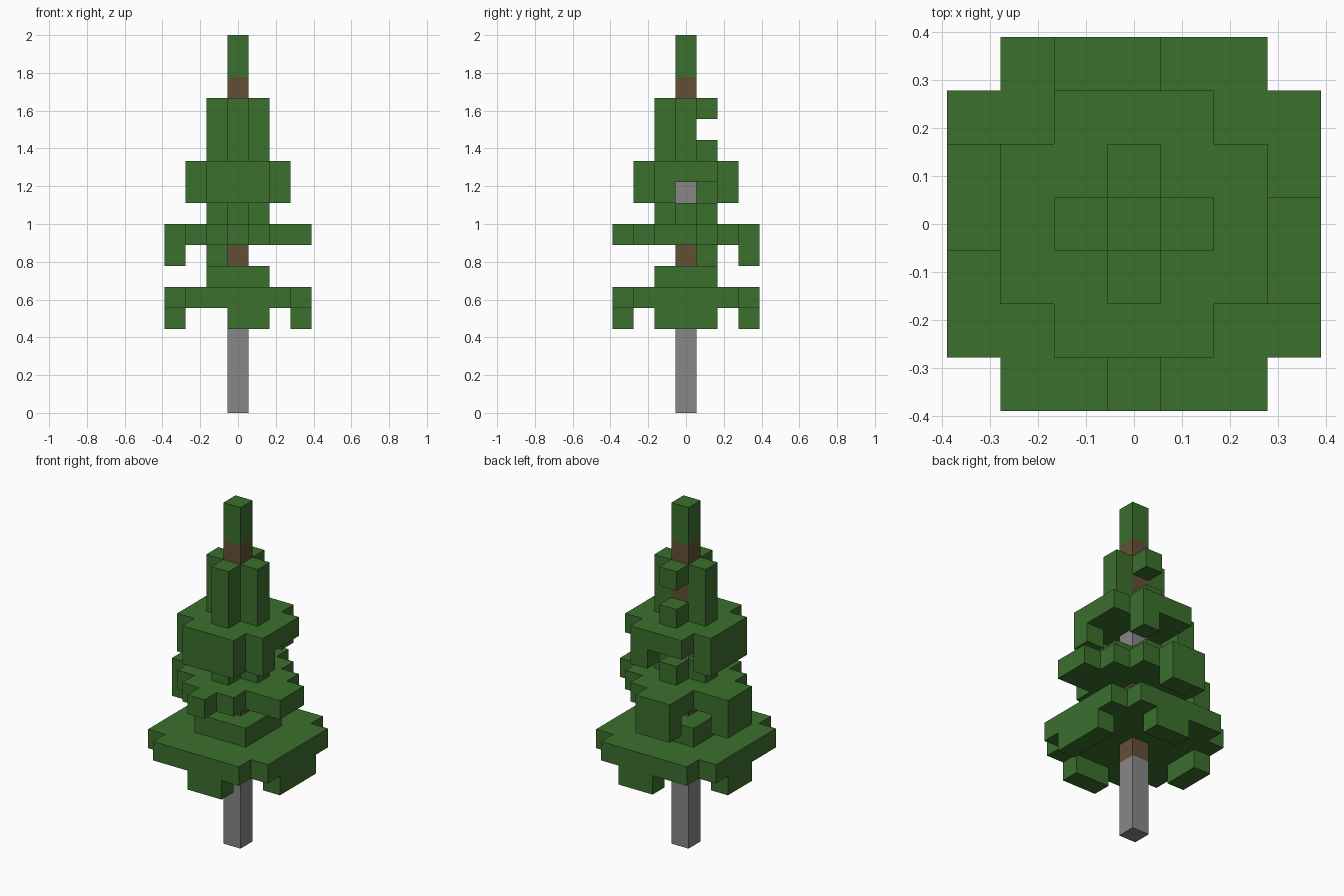
import bpy
import bmesh
from mathutils import Vector

default = bpy.data.objects.get("Cube")
if default:
    bpy.data.objects.remove(default, do_unlink=True)

UNIT = 2 / 18  # edge of one block; the tree is 18 blocks tall


def make_material(name, rgb):
    mat = bpy.data.materials.new(name)
    mat.use_nodes = True
    color = (*rgb, 1.0)
    mat.diffuse_color = color
    mat.node_tree.nodes["Principled BSDF"].inputs["Base Color"].default_value = color
    return mat


GREEN = make_material("needle_green", (0.045, 0.162, 0.027))
BROWN = make_material("bark_brown", (0.127, 0.08, 0.036))
GRAY = make_material("bark_gray", (0.242, 0.242, 0.242))


def span(xs, ys, level):
    """Blocks filling an inclusive x and y range on one level."""
    return {(x, y, level) for x in range(xs[0], xs[1] + 1)
            for y in range(ys[0], ys[1] + 1)}


def disc(radius, level):
    """Square layer with its corner blocks removed."""
    full = span((-radius, radius), (-radius, radius), level)
    return {c for c in full if not abs(c[0]) == abs(c[1]) == radius}


def plus(level):
    return {c for c in span((-1, 1), (-1, 1), level) if abs(c[0]) + abs(c[1]) < 2}


parts = {}

# Trunk
parts["trunk"] = {(0, 0, k) for k in range(16)}

# Lowest skirt: wide layer with drooping tips on each side
parts["bottom_skirt"] = disc(3, 5)
parts["bottom_tips"] = (span((0, 1), (-3, -3), 4) | span((0, 1), (3, 3), 4)
                        | span((3, 3), (-1, 1), 4) | span((-3, -3), (0, 1), 4))
parts["bottom_collar"] = span((-1, 1), (-1, 1), 6)

# Middle skirt: branches reach out, two of them droop
back_branch, left_branch = ((-1, 0), (3, 3)), ((-3, -3), (0, 1))
parts["middle_skirt"] = (disc(2, 8) | span(*back_branch, 8) | span(*left_branch, 8)
                         | span((3, 3), (-1, 0), 8) | span((0, 0), (-3, -3), 8))
parts["middle_tips"] = span(*back_branch, 7) | span(*left_branch, 7)
parts["middle_collar"] = plus(9)

# Upper skirt with an open underside
parts["upper_skirt"] = disc(2, 11)
parts["upper_tips"] = (span((-1, 1), (-2, -2), 10) | span((-2, -2), (-1, 1), 10)
                       | {(2, -1, 10), (1, 2, 10)})

# Narrow crown with one missing block at the back, and the tip
parts["crown"] = (plus(12) | plus(13) | plus(14)) - {(0, 1, 13)}
parts["tree_tip"] = {(0, 0, 16), (0, 0, 17)}

for name in parts:
    if name != "trunk":
        parts[name] -= parts["trunk"]
occupied = set().union(*parts.values())


def build(name, cells):
    """Join blocks into one mesh, keeping only exposed faces."""
    bm = bmesh.new()
    for cell in cells:
        center = Vector(cell) + Vector((0, 0, 0.5))
        for axis in range(3):
            for sign in (-1, 1):
                normal = Vector((0, 0, 0))
                normal[axis] = sign
                if tuple(int(a + n) for a, n in zip(cell, normal)) in occupied:
                    continue
                u, v = Vector((0, 0, 0)), Vector((0, 0, 0))
                u[(axis + 1) % 3] = 0.5
                v[(axis + 2) % 3] = 0.5 * sign
                mid = center + normal * 0.5
                corners = (mid - u - v, mid + u - v, mid + u + v, mid - u + v)
                face = bm.faces.new([bm.verts.new(p * UNIT) for p in corners])
                # Bark is gray on the bare base and on one band higher up
                if name == "trunk":
                    face.material_index = 1 if cell[2] < 4 or cell[2] == 10 else 0
    bmesh.ops.remove_doubles(bm, verts=bm.verts, dist=UNIT / 100)
    bmesh.ops.dissolve_limit(bm, angle_limit=0.01, verts=bm.verts,
                             edges=bm.edges, delimit={"MATERIAL"})
    mesh = bpy.data.meshes.new(name)
    bm.to_mesh(mesh)
    bm.free()
    for mat in ((BROWN, GRAY) if name == "trunk" else (GREEN,)):
        mesh.materials.append(mat)
    bpy.context.scene.collection.objects.link(bpy.data.objects.new(name, mesh))


for part_name, part_cells in parts.items():
    build(part_name, part_cells)
